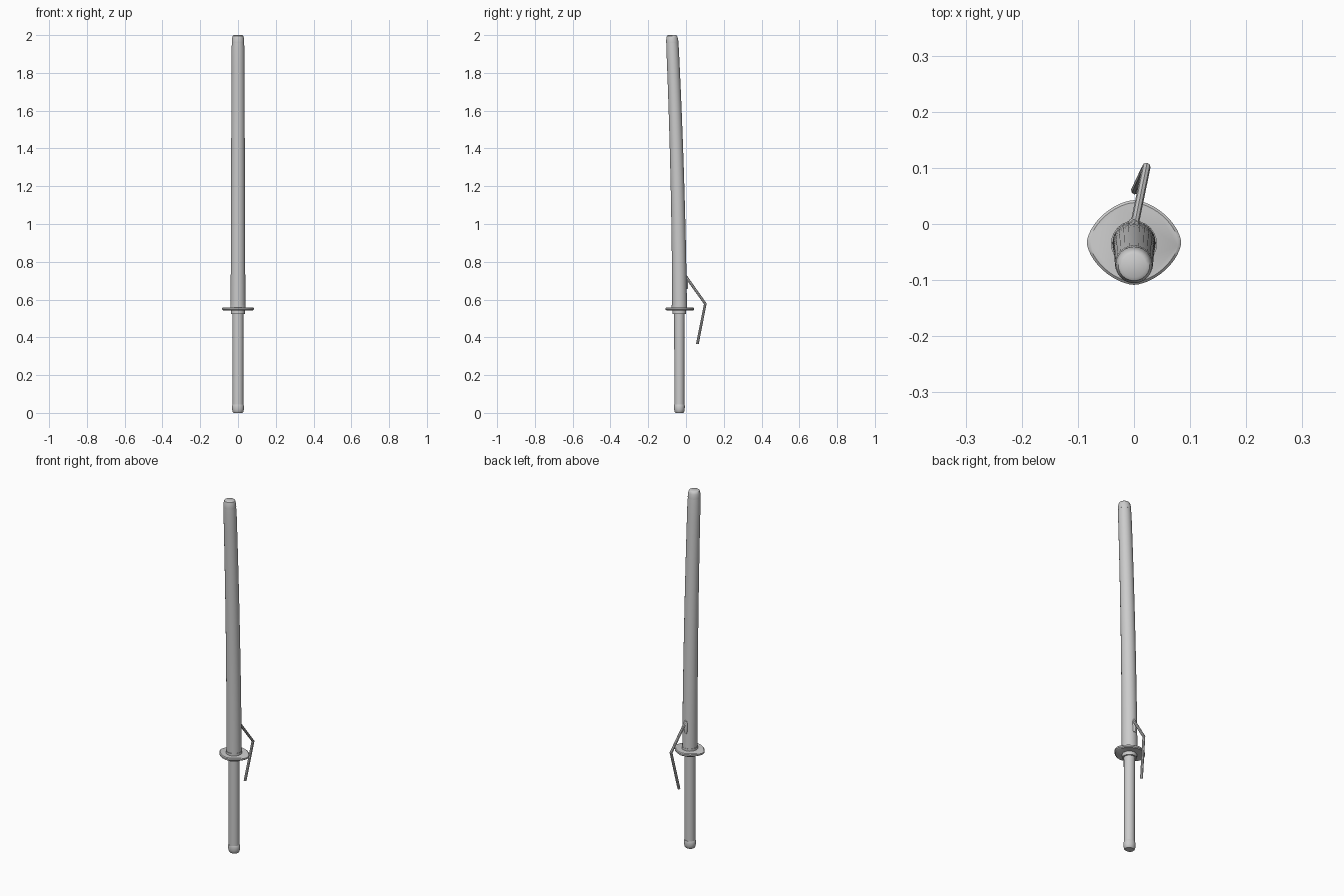
import bpy, bmesh, math
from mathutils import Vector

if "Cube" in bpy.data.objects:
    bpy.data.objects.remove(bpy.data.objects["Cube"])


def loft(name, rings, sides=24, power=2.0, angle=40):
    """Closed tube through rings given as (centre y, z, half x, half y)."""
    bm = bmesh.new()
    loops = []
    for cy, z, rx, ry in rings:
        loop = []
        for i in range(sides):
            t = 2 * math.pi * i / sides
            c, s = math.cos(t), math.sin(t)
            x = math.copysign(abs(c) ** (2 / power), c) * rx
            y = math.copysign(abs(s) ** (2 / power), s) * ry
            loop.append(bm.verts.new((x, cy + y, z)))
        loops.append(loop)
    for a, b in zip(loops, loops[1:]):
        for i in range(sides):
            j = (i + 1) % sides
            bm.faces.new((a[i], a[j], b[j], b[i]))
    bm.faces.new(loops[0][::-1])
    bm.faces.new(loops[-1])
    return finish(name, bm, angle)


def finish(name, bm, angle=40):
    bmesh.ops.recalc_face_normals(bm, faces=bm.faces)
    mesh = bpy.data.meshes.new(name)
    bm.to_mesh(mesh)
    bm.free()
    ob = bpy.data.objects.new(name, mesh)
    bpy.context.collection.objects.link(ob)
    bpy.ops.object.select_all(action='DESELECT')
    ob.select_set(True)
    bpy.context.view_layer.objects.active = ob
    bpy.ops.object.shade_smooth_by_angle(angle=math.radians(angle))
    return ob


def cord(name, points, radius, sides=8):
    """Mitred round cord through a few points."""
    curve = bpy.data.curves.new(name, 'CURVE')
    curve.dimensions = '3D'
    curve.bevel_depth = radius
    curve.bevel_resolution = sides // 2 - 2
    curve.use_fill_caps = True
    spline = curve.splines.new('POLY')
    spline.points.add(len(points) - 1)
    for p, co in zip(spline.points, points):
        p.co = (*co, 1)
    ob = bpy.data.objects.new(name, curve)
    bpy.context.collection.objects.link(ob)
    bpy.ops.object.select_all(action='DESELECT')
    ob.select_set(True)
    bpy.context.view_layer.objects.active = ob
    bpy.ops.object.convert(target='MESH')
    bpy.ops.object.shade_smooth_by_angle(angle=math.radians(40))
    return ob


CY = -0.035  # grip axis

# Grip and pommel
loft("grip", [(CY, 0.03, 0.028, 0.026), (CY, 0.535, 0.029, 0.028)])
loft("pommel", [(CY, 0.0, 0.024, 0.021), (CY, 0.004, 0.028, 0.025),
                (CY, 0.018, 0.031, 0.028), (CY, 0.036, 0.032, 0.029),
                (CY, 0.044, 0.028, 0.027)])

# Guard: thin rounded diamond with collars on both sides
G = -0.033
loft("guard", [(G, 0.543, 0.079, 0.071), (G, 0.547, 0.084, 0.0755),
               (G, 0.555, 0.084, 0.0755), (G, 0.559, 0.079, 0.071)],
     sides=48, power=1.65)
loft("lower_collar", [(CY, 0.524, 0.037, 0.036), (CY, 0.545, 0.037, 0.036)])
loft("upper_collar", [(CY, 0.557, 0.041, 0.041), (CY, 0.572, 0.041, 0.041)])

# Scabbard: gently curved and tapering upwards
rings = []
for i in range(15):
    t = i / 14
    rings.append((-0.034 - 0.012 * t - 0.025 * t * t, 0.565 + 1.365 * t,
                  0.039 - 0.005 * t, 0.039 - 0.006 * t))
rings.append((-0.0725, 1.962, 0.032, 0.031))
loft("scabbard", rings)

# End cap
loft("scabbard_tip", [(-0.0725, 1.958, 0.033, 0.0325), (-0.073, 1.97, 0.033, 0.0325),
                      (-0.0735, 1.985, 0.031, 0.030), (-0.074, 1.996, 0.028, 0.027),
                      (-0.074, 2.0, 0.022, 0.021)])

# Cord knob on the back of the scabbard, and the bent hanging cord
loft("cord_knob", [(0.002, 0.655, 0.006, 0.006), (0.003, 0.665, 0.010, 0.008),
                   (0.003, 0.715, 0.010, 0.008), (0.002, 0.725, 0.006, 0.006)], sides=12)
cord("hanging_cord", [(0.0, -0.005, 0.728), (0.022, 0.102, 0.578),
                      (0.002, 0.06, 0.365)], 0.0075)
